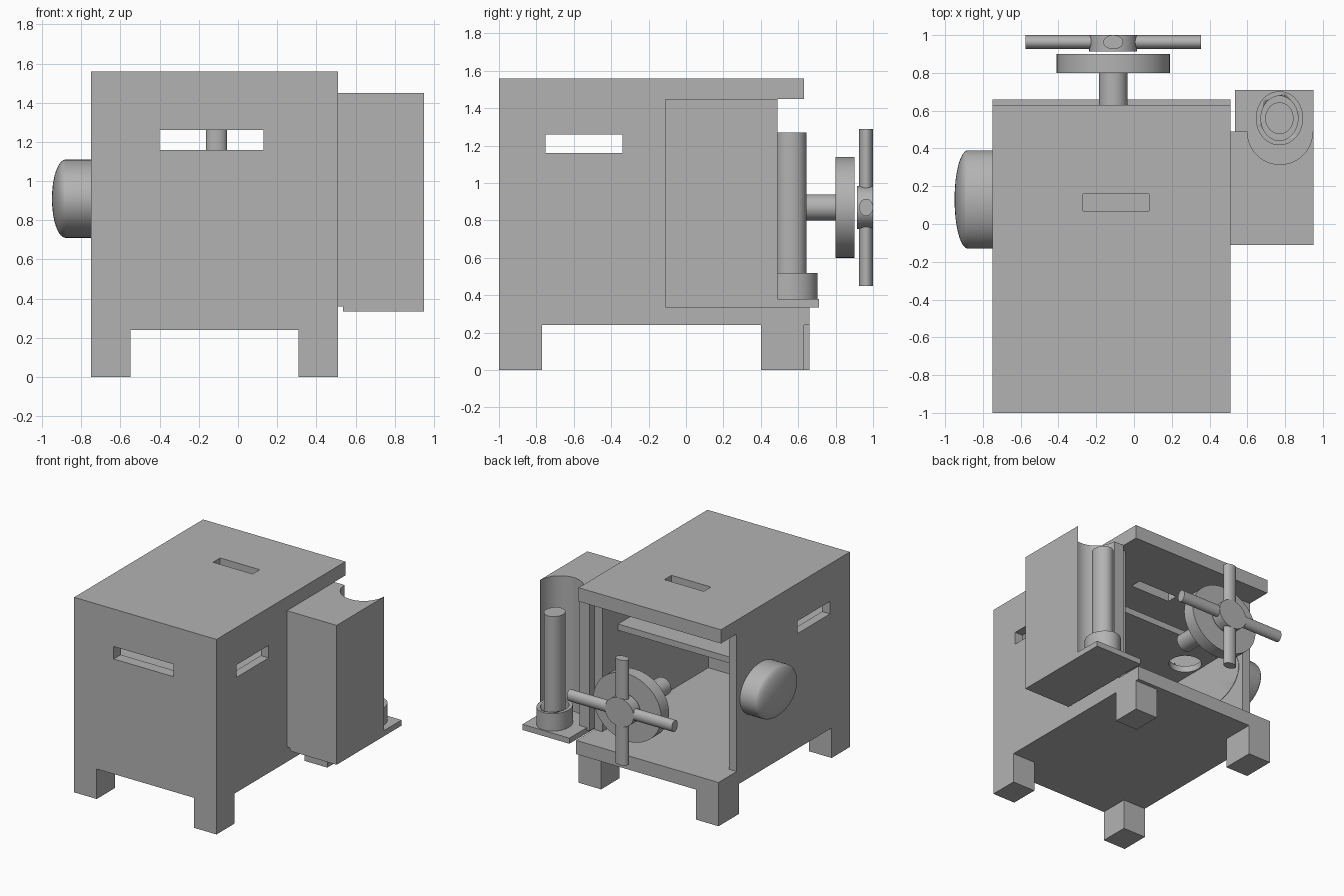
import bpy, math
from mathutils import Matrix

if "Cube" in bpy.data.objects:
    bpy.data.objects.remove(bpy.data.objects["Cube"], do_unlink=True)

grey = bpy.data.materials.new("plain_grey")
grey.use_nodes = True
colour = (0.45, 0.45, 0.45, 1)
grey.diffuse_color = colour
grey.node_tree.nodes["Principled BSDF"].inputs["Base Color"].default_value = colour

TURN = {"x": Matrix.Rotation(math.pi / 2, 4, "Y"),
        "y": Matrix.Rotation(-math.pi / 2, 4, "X"),
        "z": Matrix.Identity(4)}


def finish(name):
    ob = bpy.context.object
    ob.name = name
    ob.data.materials.clear()
    ob.data.materials.append(grey)
    return ob


def box(name, xs, ys, zs):
    """Box from its ranges along each axis."""
    spans = (xs, ys, zs)
    bpy.ops.mesh.primitive_cube_add(size=1)
    ob = finish(name)
    ob.data.transform(Matrix.Diagonal([b - a for a, b in spans] + [1]))
    ob.data.transform(Matrix.Translation([(a + b) / 2 for a, b in spans]))
    return ob


def rod(name, axis, centre, radii, length):
    """Cylinder along an axis; radii gives x, y, z half sizes across it."""
    bpy.ops.mesh.primitive_cylinder_add(vertices=48, radius=1, depth=2)
    ob = finish(name)
    half = list(radii)
    half["xyz".index(axis)] = length / 2
    ob.data.transform(Matrix.Translation(centre) @ Matrix.Diagonal(half + [1]) @ TURN[axis])
    bpy.ops.object.shade_smooth_by_angle(angle=math.radians(35))
    return ob


def cut(ob, cutter):
    """Subtract the cutter and discard it."""
    cutter.hide_render = True
    mod = ob.modifiers.new("cut", "BOOLEAN")
    mod.operation, mod.solver, mod.object = "DIFFERENCE", "EXACT", cutter
    bpy.ops.object.select_all(action="DESELECT")
    bpy.context.view_layer.objects.active = ob
    ob.select_set(True)
    bpy.ops.object.modifier_apply(modifier=mod.name)
    bpy.data.objects.remove(cutter, do_unlink=True)


L, R, F = -0.75, 0.51, -1.0       # outer faces of the case
T = 0.07                          # side wall thickness
LOW, HIGH = 0.35, 1.45            # floor top and lid underside

# Case: floor, lid, three walls and an open back
box("floor", (L, R), (F, 0.66), (0.24, LOW))
lid = box("lid", (L, R), (F, 0.63), (HIGH, 1.56))
cut(lid, box("slot", (-0.27, 0.08), (0.07, 0.16), (1.3, 1.7)))
front = box("front_wall", (L, R), (F, -0.91), (LOW, HIGH))
cut(front, box("slot", (-0.4, 0.13), (-1.2, -0.8), (1.16, 1.26)))
for name, x in (("right_wall", L), ("left_wall", R - T)):
    wall = box(name, (x, x + T), (-0.91, 0.43), (LOW, HIGH))
    cut(wall, box("slot", (x - 0.1, x + 0.2), (-0.75, -0.34), (1.16, 1.26)))

# Inner shelf with a round hole beside the wall
shelf = box("shelf", (L + T, R - T), (-0.91, 0.23), (1.085, 1.135))
cut(shelf, rod("hole", "z", (-0.55, -0.07, 1.1), (0.12, 0.12, 0), 0.3))

# Legs
for side, xs, back in (("right", (L, -0.55), 0.66), ("left", (0.31, R), 0.63)):
    box(side + "_front_leg", xs, (F, -0.77), (0, 0.24))
    box(side + "_back_leg", xs, (0.4, back), (0, 0.24))

# Domed knob, with rings following a quarter ellipse
bpy.ops.mesh.primitive_uv_sphere_add(segments=48, ring_count=24, radius=1)
knob = finish("knob")
knob.data.transform(TURN["x"])
for v in knob.data.vertices:
    x, y, z = v.co
    if x > 0.001:                 # inner half becomes the straight barrel
        r = math.hypot(y, z)
        v.co = (2.9, y / r, z / r) if r > 0.1 else (2.9, 0, 0)
knob.data.transform(Matrix.Translation((-0.88, 0.13, 0.91)) @ Matrix.Diagonal((0.07, 0.26, 0.2, 1)))
bpy.ops.object.shade_smooth_by_angle(angle=math.radians(35))

# Hand wheel at the back
CX, CZ = -0.11, 0.87
rod("wheel_shaft", "y", (CX, 0.625, CZ), (0.075, 0, 0.07), 0.35)
rod("wheel_disc", "y", (CX, 0.85, CZ), (0.3, 0, 0.27), 0.1)
rod("wheel_hub", "y", (CX, 0.957, CZ), (0.127, 0, 0.115), 0.086)
rod("wheel_cross_spoke", "x", (CX, 0.963, CZ), (0, 0.037, 0.046), 0.93)
rod("wheel_upright_spoke", "z", (CX, 0.963, CZ), (0.053, 0.037, 0), 0.84)

# Side housing with a round channel, holding a column in a cup
housing = box("side_housing", (R, 0.95), (-0.11, 0.49), (0.36, HIGH))
cut(housing, rod("channel", "z", (0.773, 0.49, 1.08), (0.173, 0.175, 0), 1.4))
box("housing_base", (0.535, 0.95), (-0.11, 0.71), (0.335, 0.38))
cup = rod("column_cup", "z", (0.77, 0.56, 0.45), (0.125, 0.143, 0), 0.14)
cut(cup, rod("cup_hollow", "z", (0.77, 0.56, 0.5), (0.098, 0.118, 0), 0.2))
rod("column", "z", (0.77, 0.56, 0.825), (0.075, 0.084, 0), 0.89)
